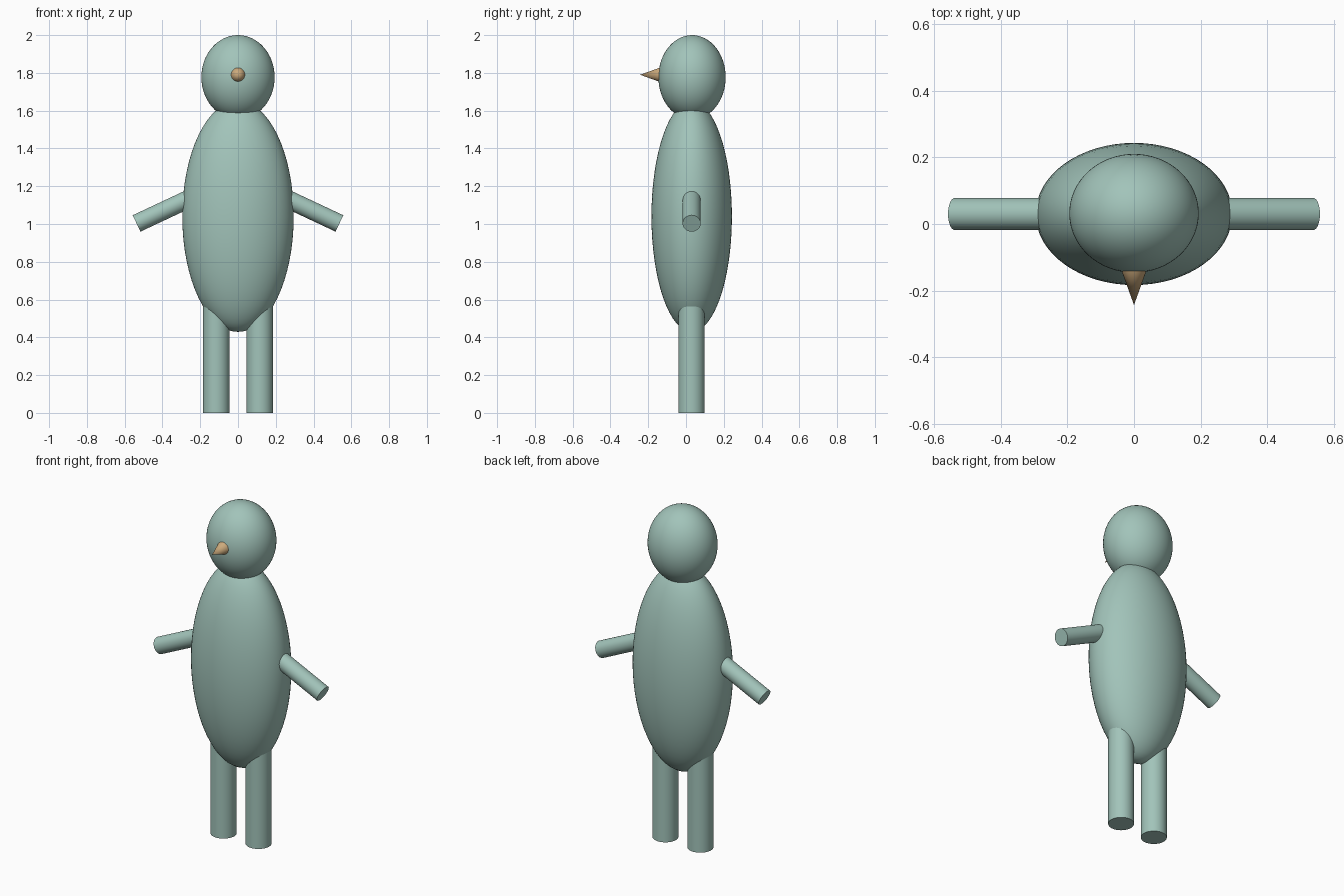
import bpy
import math
from mathutils import Vector

if "Cube" in bpy.data.objects:
    bpy.data.objects.remove(bpy.data.objects["Cube"])

CY = 0.03  # depth of the body axis


def material(name, colour):
    m = bpy.data.materials.new(name)
    m.diffuse_color = (*colour, 1)
    m.use_nodes = True
    m.node_tree.nodes["Principled BSDF"].inputs["Base Color"].default_value = m.diffuse_color
    return m


green = material("soft_green", (0.36, 0.55, 0.49))
tan = material("tan", (0.60, 0.40, 0.20))


def finish(name, mat):
    ob = bpy.context.object
    ob.name = name
    ob.data.materials.append(mat)
    bpy.ops.object.shade_smooth_by_angle(angle=math.radians(35))
    return ob


def ellipsoid(name, centre, radii):
    bpy.ops.mesh.primitive_uv_sphere_add(segments=64, ring_count=32, radius=1, location=centre)
    bpy.context.object.scale = radii
    bpy.ops.object.transform_apply(location=False, rotation=False, scale=True)
    return finish(name, green)


def rod(name, start, end, r1, r2, mat):
    a, b = Vector(start), Vector(end)
    bpy.ops.mesh.primitive_cone_add(
        vertices=48, radius1=r1, radius2=r2, depth=(b - a).length,
        location=(a + b) / 2, rotation=(b - a).to_track_quat('Z', 'Y').to_euler())
    return finish(name, mat)


# Body and head
ellipsoid("body", (0, CY, 1.04), (0.295, 0.213, 0.611))
ellipsoid("head", (0, CY + 0.002, 1.777), (0.194, 0.178, 0.223))

# Beak
rod("beak", (0, -0.132, 1.79), (0, -0.243, 1.79), 0.04, 0, tan)

# Limbs, mirrored left and right
for side, s in (("left", 1), ("right", -1)):
    rod(side + "_leg", (s * 0.115, CY - 0.001, 0), (s * 0.115, CY - 0.001, 0.64), 0.07, 0.07, green)
    rod(side + "_arm", (s * 0.20, CY, 1.161), (s * 0.537, CY, 1.003), 0.048, 0.048, green)
